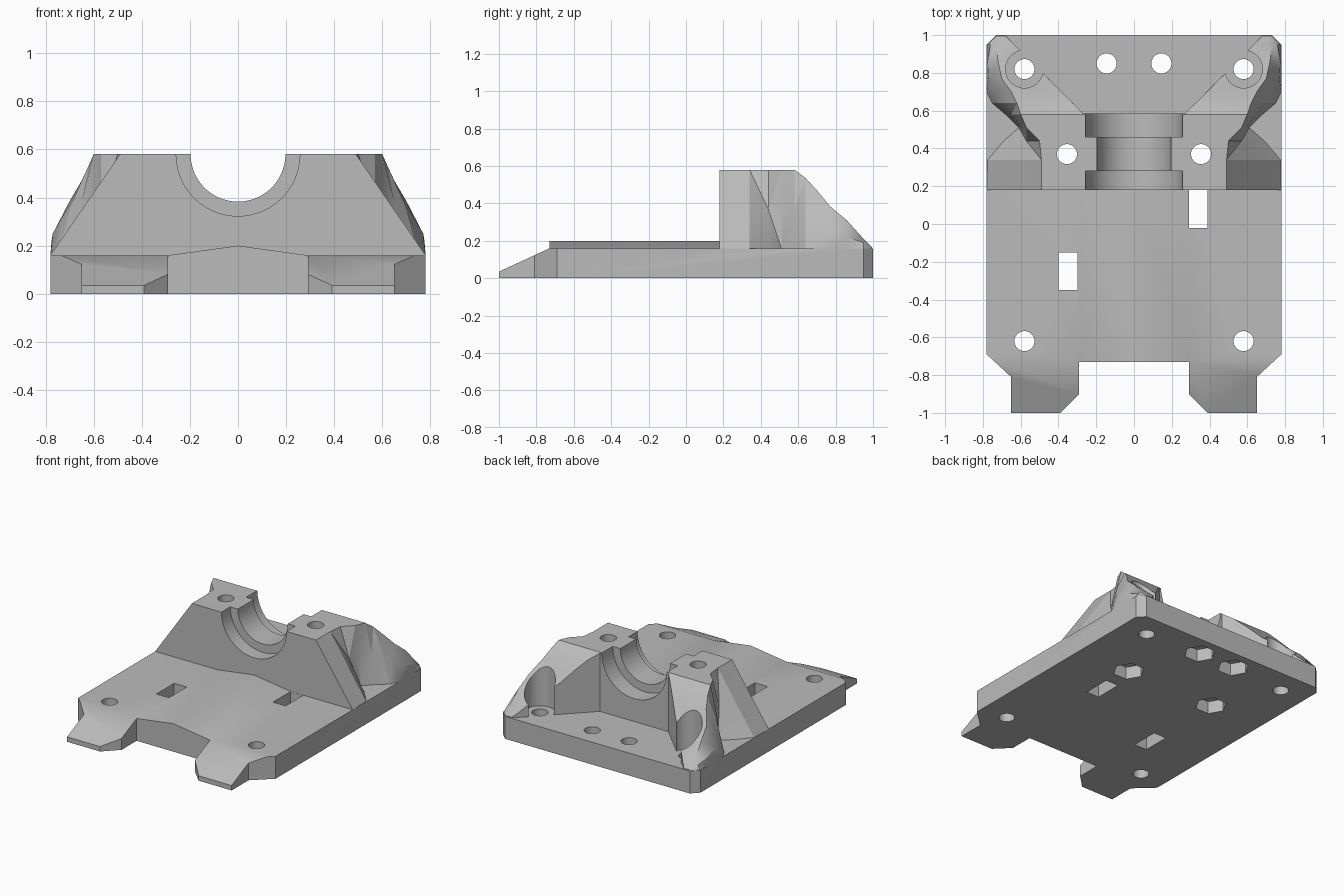
import bpy, bmesh, math
from mathutils import Matrix, Vector

if "Cube" in bpy.data.objects:
    bpy.data.objects.remove(bpy.data.objects["Cube"], do_unlink=True)

grey = bpy.data.materials.new("plain_grey")
grey.use_nodes = True
grey.diffuse_color = (0.5, 0.5, 0.5, 1)
grey.node_tree.nodes["Principled BSDF"].inputs["Base Color"].default_value = (0.5, 0.5, 0.5, 1)


def finish(name, bm):
    bmesh.ops.recalc_face_normals(bm, faces=bm.faces)
    mesh = bpy.data.meshes.new(name)
    bm.to_mesh(mesh)
    bm.free()
    mesh.materials.append(grey)
    ob = bpy.data.objects.new(name, mesh)
    bpy.context.collection.objects.link(ob)
    return ob


def prism(name, points, depth):
    """Extrude a closed 3D outline along a vector."""
    bm = bmesh.new()
    face = bm.faces.new([bm.verts.new(p) for p in points])
    ext = bmesh.ops.extrude_face_region(bm, geom=[face])
    bmesh.ops.translate(bm, vec=Vector(depth), verts=[v for v in ext["geom"] if isinstance(v, bmesh.types.BMVert)])
    return finish(name, bm)


def box(name, x0, x1, y0, y1, z0, z1):
    return prism(name, [(x0, y0, z0), (x1, y0, z0), (x1, y1, z0), (x0, y1, z0)], (0, 0, z1 - z0))


def rod(name, x, y, z0, z1, r, n=48):
    pts = [(x + r * math.cos(math.tau * i / n), y + r * math.sin(math.tau * i / n), z0) for i in range(n)]
    return prism(name, pts, (0, 0, z1 - z0))


def bore(name, y0, y1, r, n=96):
    pts = [(r * math.cos(math.tau * i / n), y0, 0.58 + r * math.sin(math.tau * i / n)) for i in range(n)]
    return prism(name, pts, (0, y1 - y0, 0))


def combine(target, tool, operation):
    tool.hide_render = True
    mod = target.modifiers.new(tool.name, 'BOOLEAN')
    mod.operation, mod.solver, mod.object = operation, 'EXACT', tool
    bpy.context.view_layer.objects.active = target
    bpy.ops.object.modifier_apply(modifier=mod.name)
    bpy.data.objects.remove(tool, do_unlink=True)


# Base plate with two front feet
half = [(0.29, -0.73), (0.29, -0.9), (0.39, -1), (0.65, -1), (0.65, -0.81),
        (0.78, -0.69), (0.78, 0.95), (0.73, 1)]
outline = half + [(-x, y) for x, y in reversed(half)]
body = prism("bearing_bracket", [(x, y, 0) for x, y in outline], (0, 0, 0.16))
combine(body, prism("foot_slope", [(-1, -0.73, 0.16), (-1, -1.05, 0.012), (-1, -1.05, 0.3),
                                   (-1, -0.73, 0.3)], (2, 0, 0)), 'DIFFERENCE')

# Shallow ridge along the deck
combine(body, prism("deck_ridge", [(-0.29, -0.73, 0.16), (-0.29, -0.73, 0.05), (0.29, -0.73, 0.05),
                                   (0.29, -0.73, 0.16), (0, -0.73, 0.2)], (0, 1, 0)), 'UNION')

# Bearing block lofted front to back: y, then top, middle and base edge of the flank
stations = [
    (0.18, 0.49, 0.58, 0.635, 0.37, 0.78),
    (0.34, 0.49, 0.58, 0.632, 0.37, 0.775),
    (0.44, 0.50, 0.58, 0.57, 0.37, 0.69),
    (0.51, 0.57, 0.58, 0.59, 0.37, 0.61),
    (0.58, 0.60, 0.58, 0.65, 0.38, 0.68),
    (0.64, 0.62, 0.535, 0.69, 0.38, 0.75),
    (0.70, 0.65, 0.47, 0.73, 0.32, 0.78),
    (0.77, 0.70, 0.385, 0.77, 0.25, 0.78),
    (0.86, 0.72, 0.31, 0.775, 0.22, 0.78),
    (0.95, 0.73, 0.21, 0.76, 0.19, 0.775),
    (0.995, 0.72, 0.165, 0.725, 0.163, 0.73),
]
bm = bmesh.new()
rings = []
for y, xt, zt, xm, zm, xb in stations:
    side = [(xt, zt), (xm, zm), (xb, 0.16), (xb - 0.03, 0.1)]
    ring = side + [(-x, z) for x, z in reversed(side)]
    rings.append([bm.verts.new((x, y, z)) for x, z in ring])
for a, b in zip(rings, rings[1:]):
    for i in range(len(a)):
        j = (i + 1) % len(a)
        bm.faces.new((a[i], a[j], b[j], b[i]))
bm.faces.new(rings[0])
bm.faces.new(rings[-1])
bmesh.ops.triangulate(bm, faces=bm.faces)
block = finish("bearing_block", bm)

# Open back between the two arms
combine(block, prism("back_opening", [(-0.27, 0.585, 0), (0.27, 0.585, 0), (0.77, 1.085, 0),
                                      (-0.77, 1.085, 0)], (0, 0, 1)), 'DIFFERENCE')
for s in (-1, 1):
    combine(block, rod("screw_clearance", s * 0.58, 0.82, 0, 1, 0.1), 'DIFFERENCE')
# Stepped bearing seat
combine(block, bore("seat_bore", 0.0, 0.8, 0.197), 'DIFFERENCE')
for y0, y1 in ((0.1, 0.28), (0.46, 0.7)):
    combine(block, bore("seat_shoulder", y0, y1, 0.257), 'DIFFERENCE')
combine(body, block, 'UNION')

# Screw holes, with hexagonal nut pockets under four of them
for x, y, nut in ((0.58, 0.82, False), (0.58, -0.62, False), (0.145, 0.85, True), (0.355, 0.37, True)):
    for s in (-1, 1):
        combine(body, rod("screw_hole", s * x, y, -0.1, 1, 0.053), 'DIFFERENCE')
        if nut:
            combine(body, rod("nut_pocket", s * x, y, -0.1, 0.09, 0.105, 6), 'DIFFERENCE')

# Cable tie slots
combine(body, box("left_slot", 0.29, 0.39, -0.02, 0.179, -0.1, 0.4), 'DIFFERENCE')
combine(body, box("right_slot", -0.4, -0.3, -0.35, -0.15, -0.1, 0.4), 'DIFFERENCE')

bpy.ops.object.select_all(action='DESELECT')
body.select_set(True)
bpy.context.view_layer.objects.active = body
bpy.ops.object.shade_smooth_by_angle(angle=math.radians(25))
